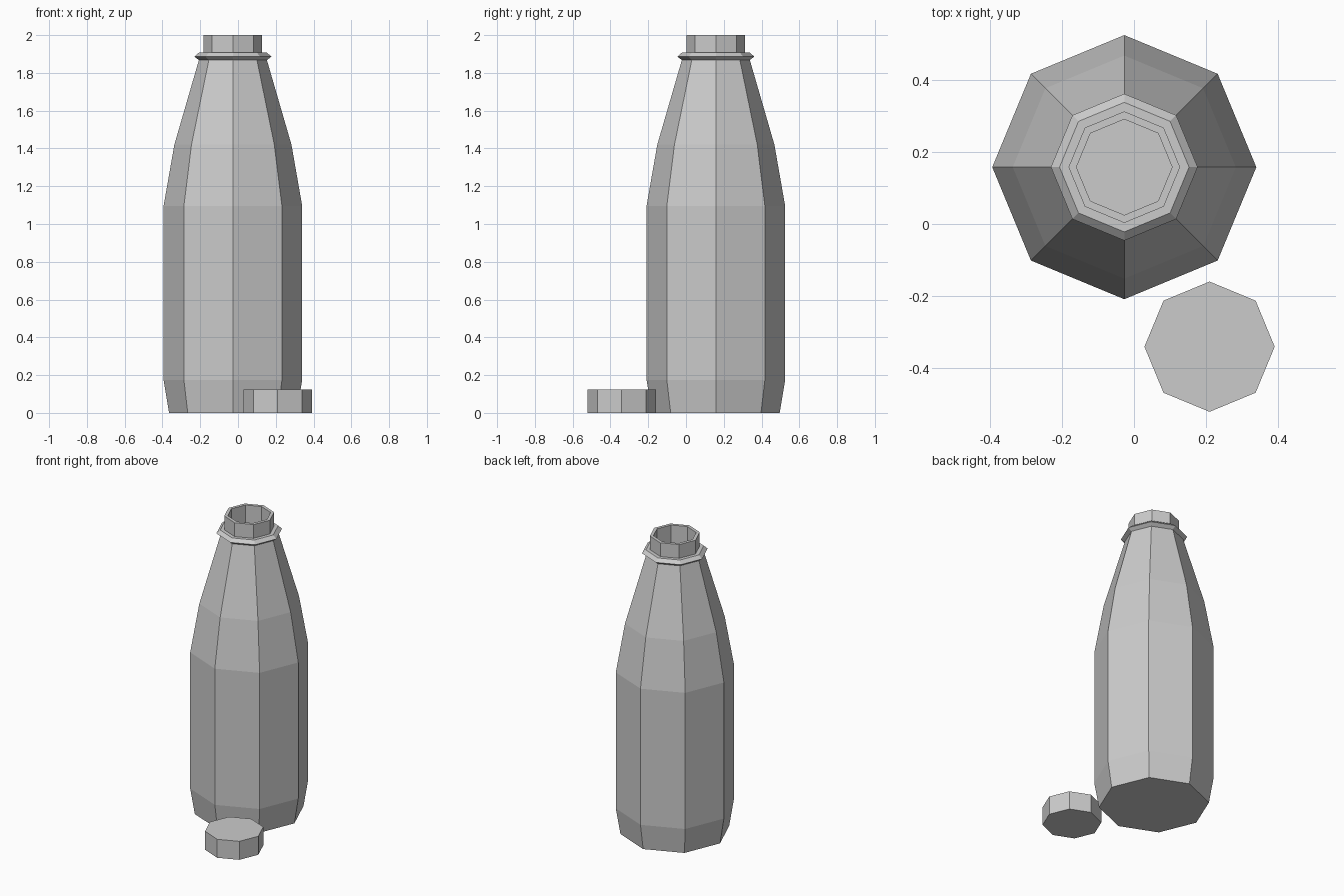
import bpy
import bmesh
import math

cube = bpy.data.objects.get("Cube")
if cube:
    bpy.data.objects.remove(cube, do_unlink=True)

SIDES = 8

grey = bpy.data.materials.new("plain_grey")
grey.use_nodes = True
colour = (0.6, 0.6, 0.6, 1)
grey.diffuse_color = colour
grey.node_tree.nodes["Principled BSDF"].inputs["Base Color"].default_value = colour


def lathe(name, profile, centre):
    """Turn a (radius, height) profile into a closed faceted solid."""
    bm = bmesh.new()
    rings = []
    for radius, z in profile:
        angles = [2 * math.pi * i / SIDES for i in range(SIDES)]
        rings.append([bm.verts.new((radius * math.cos(a), radius * math.sin(a), z))
                      for a in angles])
    for low, high in zip(rings, rings[1:]):
        for i in range(SIDES):
            j = (i + 1) % SIDES
            bm.faces.new((low[i], low[j], high[j], high[i]))
    bm.faces.new(rings[0][::-1])
    bm.faces.new(rings[-1])
    bmesh.ops.recalc_face_normals(bm, faces=bm.faces)
    mesh = bpy.data.meshes.new(name)
    bm.to_mesh(mesh)
    bm.free()
    mesh.materials.append(grey)
    obj = bpy.data.objects.new(name, mesh)
    obj.location = (*centre, 0)
    bpy.context.collection.objects.link(obj)
    return obj


# Bottle: tapered foot, straight body, shoulder, collar, lip and hollow mouth
lathe("bottle", [
    (0.338, 0), (0.367, 0.175), (0.367, 1.095), (0.31, 1.42),
    (0.18, 1.868), (0.204, 1.886), (0.18, 1.907), (0.155, 1.907),
    (0.155, 2.0), (0.133, 2.0), (0.133, 1.868),
], (-0.027, 0.158))

# Loose cap lying in front of the bottle
lathe("cap", [(0.181, 0), (0.181, 0.125)], (0.21, -0.341))
